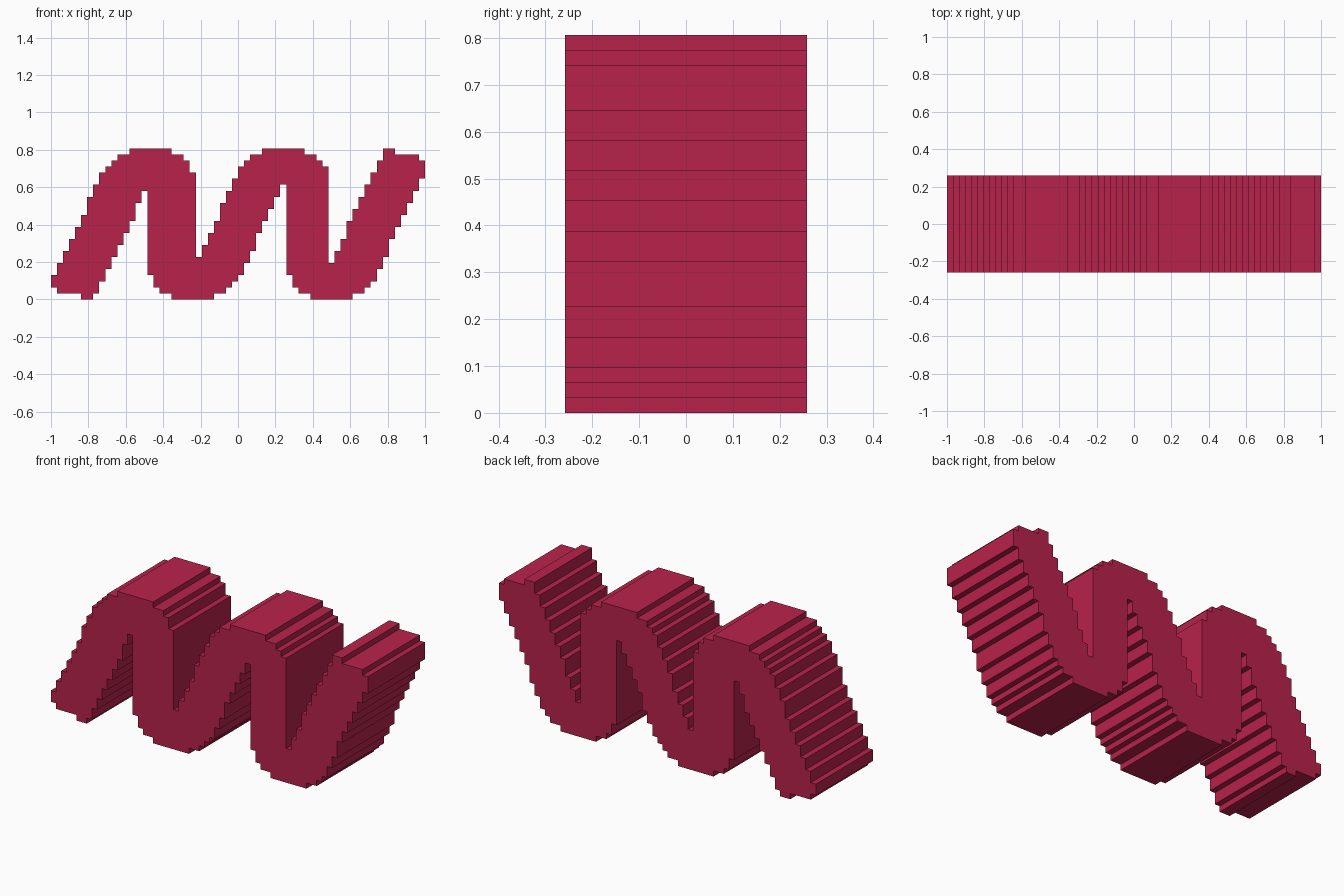
import bpy
import bmesh

cube = bpy.data.objects.get("Cube")
if cube:
    bpy.data.objects.remove(cube, do_unlink=True)

# The wave is 62 x 16 x 25 cells
CELL = 2 / 62
HALF_DEPTH = 8 * CELL


def steps(x, dx, heights):
    """Regular stairs: one cell sideways per height."""
    return [(x + i * dx, z) for i, z in enumerate(heights)]


# Each pair: go sideways to x, then vertically to z (in cells)
upper_edge = (
    steps(0, 1, [4, 6, 8, 10, 12, 14, 17, 19, 21, 22, 23, 24])   # first rising stroke
    + [(13, 25), (20, 24), (22, 23), (23, 21), (24, 7)]          # first crest
    + steps(25, 1, [9, 11, 13, 16, 18, 20, 22, 23, 24])          # second stroke
    + [(35, 25), (42, 24), (44, 23), (45, 22), (46, 6)]          # second crest
    + steps(47, 1, [8, 10, 13, 15, 17, 19, 21, 23, 25])          # third stroke
    + [(57, 24), (61, 23), (62, 20)]                             # blunt end
)
lower_edge = (
    steps(61, -1, [18, 16, 14, 12, 10, 7, 5, 3, 2, 1])           # under third stroke
    + [(50, 0), (43, 1), (41, 2), (40, 4), (39, 19)]             # right trough
    + steps(38, -1, [17, 15, 13, 11, 8, 6, 4, 3, 2, 1])          # under second stroke
    + [(27, 0), (20, 1), (18, 2), (17, 4), (16, 18)]             # left trough
    + steps(15, -1, [16, 13, 11, 9, 7, 5, 3, 1, 0])              # under first stroke
    + [(5, 1), (1, 2)]                                           # blunt end
)

# Expand into a closed right-angled outline
outline = [(0, 2)]
for x, z in upper_edge + lower_edge:
    for p in ((x, outline[-1][1]), (x, z)):
        if p != outline[-1]:
            outline.append(p)

# Fill the front face and extrude it to the back
bm = bmesh.new()
front = bm.faces.new([bm.verts.new(((x - 31) * CELL, -HALF_DEPTH, z * CELL))
                      for x, z in outline])
back = bmesh.ops.extrude_face_region(bm, geom=[front], use_keep_orig=True)
bmesh.ops.translate(bm, vec=(0, 2 * HALF_DEPTH, 0),
                    verts=[g for g in back["geom"] if isinstance(g, bmesh.types.BMVert)])
bmesh.ops.recalc_face_normals(bm, faces=bm.faces)
mesh = bpy.data.meshes.new("stepped_wave")
bm.to_mesh(mesh)
bm.free()

# Crimson material
crimson = bpy.data.materials.new("crimson")
crimson.use_nodes = True
colour = (0.485, 0.016, 0.07, 1)
crimson.diffuse_color = colour
crimson.node_tree.nodes["Principled BSDF"].inputs["Base Color"].default_value = colour
mesh.materials.append(crimson)

wave = bpy.data.objects.new("stepped_wave", mesh)
bpy.context.collection.objects.link(wave)
